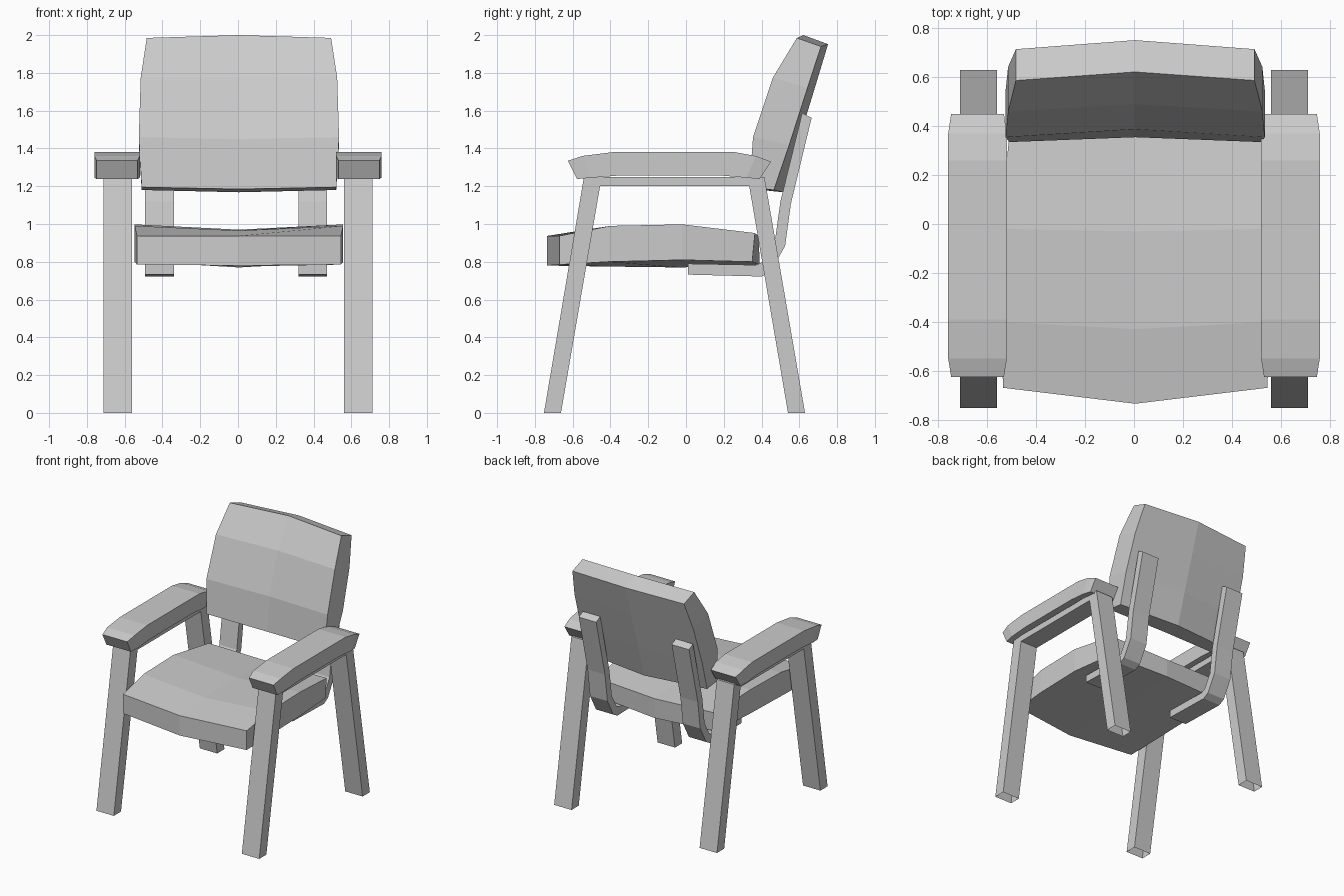
import bpy, bmesh

if "Cube" in bpy.data.objects:
    bpy.data.objects.remove(bpy.data.objects["Cube"])


def loft(name, rings, caps=True):
    """Skin a series of closed rings into one flat-shaded mesh."""
    bm = bmesh.new()
    rows = [[bm.verts.new(p) for p in r] for r in rings]
    n = len(rows[0])
    for a, b in zip(rows, rows[1:]):
        for i in range(n):
            j = (i + 1) % n
            bm.faces.new((a[i], a[j], b[j], b[i]))
    if caps:
        for r in (rows[0], rows[-1]):
            if n == 6:  # two quads sharing the centre crease
                bm.faces.new((r[0], r[1], r[4], r[5]))
                bm.faces.new((r[1], r[2], r[3], r[4]))
            else:
                bm.faces.new(r)
    bmesh.ops.recalc_face_normals(bm, faces=bm.faces)
    me = bpy.data.meshes.new(name)
    bm.to_mesh(me)
    bm.free()
    ob = bpy.data.objects.new(name, me)
    bpy.context.collection.objects.link(ob)
    return ob


def cushion_ring(hw, edge1, mid1, edge2, mid2, cx=0.005):
    """Six-point creased section: outer side (edge, middle), inner side."""
    return [(cx - hw, *edge1), (cx, *mid1), (cx + hw, *edge1),
            (cx + hw, *edge2), (cx, *mid2), (cx - hw, *edge2)]


def bar_rings(x0, x1, outer, inner):
    """Rectangular bar following matching outer and inner side outlines."""
    return [[(x0, *o), (x1, *o), (x1, *i), (x0, *i)] for o, i in zip(outer, inner)]


# Seat cushion, front to back
loft("seat", [
    cushion_ring(.54, (-.67, .937), (-.735, .937), (-.67, .785), (-.735, .78)),
    cushion_ring(.552, (-.40, .99), (-.43, .965), (-.42, .80), (-.43, .775)),
    cushion_ring(.552, (-.02, .998), (-.03, .97), (-.02, .81), (-.03, .77)),
    cushion_ring(.515, (.365, .952), (.385, .935), (.35, .80), (.39, .785)),
])

# Backrest cushion, bottom to top
loft("backrest", [
    cushion_ring(.515, (.335, 1.195), (.355, 1.185), (.465, 1.18), (.515, 1.168)),
    cushion_ring(.53, (.355, 1.46), (.388, 1.45), (.547, 1.42), (.59, 1.42)),
    cushion_ring(.52, (.46, 1.775), (.49, 1.775), (.643, 1.72), (.682, 1.72)),
    cushion_ring(.488, (.587, 1.985), (.622, 2.0), (.715, 1.94), (.752, 1.952)),
])

# Leg frames (inverted U, open at the feet) and padded armrests
leg_outer = [(-.752, 0), (-.54, 1.25), (.415, 1.25), (.63, 0)]
leg_inner = [(-.662, 0), (-.455, 1.2), (.335, 1.2), (.54, 0)]
arm_rows = [  # y top, z top, y bottom, z bottom, half width
    (-.625, 1.335, -.577, 1.238, .108), (-.55, 1.36, -.50, 1.245, .12),
    (-.39, 1.38, -.35, 1.257, .12), (.26, 1.38, .18, 1.257, .12),
    (.37, 1.36, .32, 1.245, .12), (.45, 1.33, .39, 1.238, .108)]
for side, s in (("left", -1), ("right", 1)):
    loft(side + "_leg_frame", bar_rings(s * .56, s * .712, leg_outer, leg_inner), caps=False)
    loft(side + "_armrest", [
        [(s * .64 - w, yt, zt), (s * .64 + w, yt, zt),
         (s * .64 + w, yb, zb), (s * .64 - w, yb, zb)]
        for yt, zt, yb, zb, w in arm_rows])

# Bent straps joining the seat underside to the backrest
strap_outer = [(.01, .732), (.40, .722), (.45, .75), (.525, .885), (.555, 1.106), (.665, 1.562)]
strap_inner = [(.01, .79), (.37, .783), (.41, .80), (.47, .905), (.50, 1.12), (.615, 1.588)]
for side, x0, x1 in (("left", -.492, -.34), ("right", .32, .472)):
    loft(side + "_back_strap", bar_rings(x0, x1, strap_outer, strap_inner))
